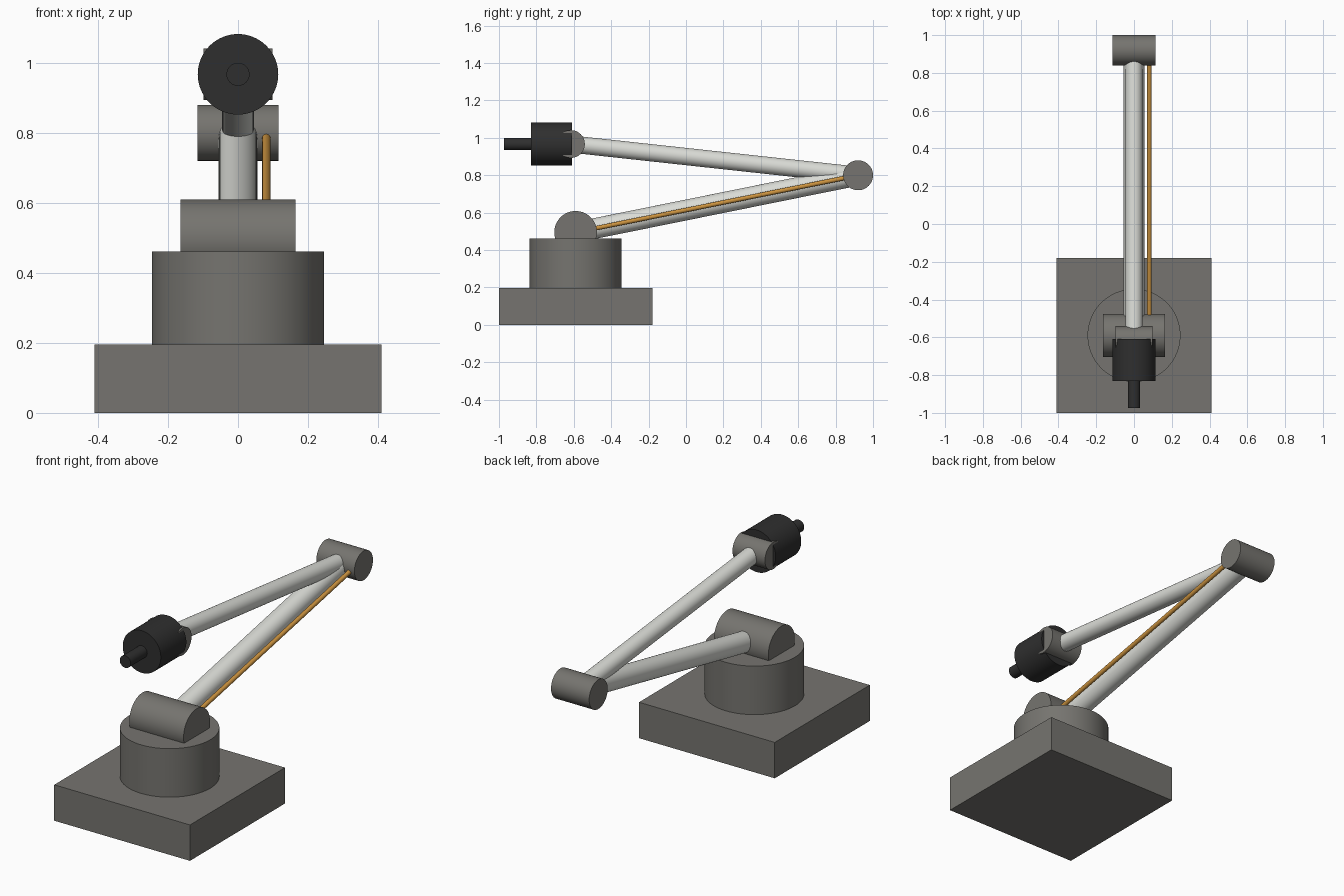
import bpy
from math import radians
from mathutils import Vector

if "Cube" in bpy.data.objects:
    bpy.data.objects.remove(bpy.data.objects["Cube"], do_unlink=True)


def material(name, rgb):
    mat = bpy.data.materials.new(name)
    mat.use_nodes = True
    mat.diffuse_color = (*rgb, 1)
    mat.node_tree.nodes["Principled BSDF"].inputs["Base Color"].default_value = (*rgb, 1)
    return mat


grey = material("warm grey metal", (0.18, 0.175, 0.16))
white = material("off white paint", (0.70, 0.71, 0.67))
black = material("black rubber", (0.028, 0.028, 0.028))
orange = material("amber cable", (0.60, 0.29, 0.05))


def rod(name, start, end, radius, mat, sides=64):
    """Smooth cylinder running between two points."""
    start, end = Vector(start), Vector(end)
    axis = end - start
    bpy.ops.mesh.primitive_cylinder_add(
        vertices=sides, radius=radius, depth=axis.length, location=(start + end) / 2)
    obj = bpy.context.object
    obj.name = name
    obj.rotation_euler = axis.to_track_quat("Z", "Y").to_euler()
    obj.data.materials.append(mat)
    bpy.ops.object.shade_smooth_by_angle(angle=radians(30))
    return obj


def joint(name, centre, radius, half_width):
    """Hinge barrel lying across the arm."""
    offset = Vector((half_width, 0, 0))
    return rod(name, centre - offset, centre + offset, radius, grey)


# Pivot points
shoulder = Vector((0, -0.59, 0.495))
elbow = Vector((0, 0.92, 0.80))
wrist = Vector((0, -0.615, 0.967))

# Base block and turret
bpy.ops.mesh.primitive_cube_add(size=1, location=(0, -0.59, 0.098))
base = bpy.context.object
base.name = "base_block"
base.scale = (0.82, 0.82, 0.196)
base.data.materials.append(grey)
rod("turret", (0, -0.59, 0.196), (0, -0.59, 0.461), 0.246, grey, 96)

# Hinge barrels
joint("shoulder_joint", shoulder, 0.114, 0.164)
joint("elbow_joint", elbow, 0.08, 0.115)
joint("wrist_joint", wrist, 0.074, 0.098)

# Arm tubes
rod("upper_arm", shoulder, elbow, 0.055, white)
rod("forearm", elbow, wrist, 0.046, white)

# Cable beside the upper arm
side = Vector((0.081, 0, 0))
rod("cable", shoulder + side, elbow + side, 0.012, orange, 24)

# Tool head and tip
rod("tool_head", (0, -0.61, 0.967), (0, -0.83, 0.967), 0.115, black)
rod("tool_tip", (0, -0.83, 0.967), (0, -0.973, 0.967), 0.033, black, 32)
